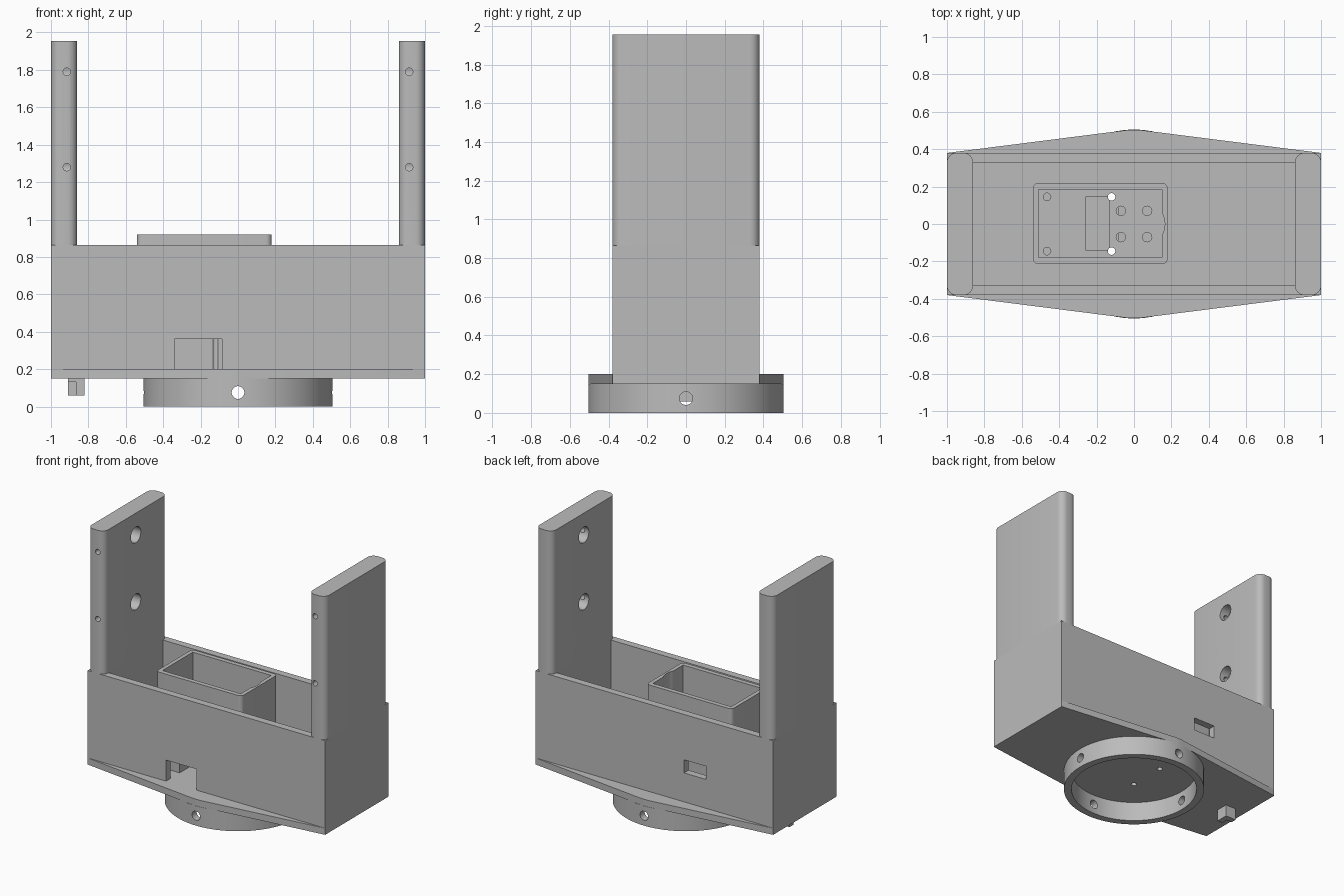
import bpy, bmesh, math
from mathutils import Matrix

if "Cube" in bpy.data.objects:
    bpy.data.objects.remove(bpy.data.objects["Cube"], do_unlink=True)

grey = bpy.data.materials.new("light grey plastic")
grey.use_nodes = True
colour = (0.5, 0.5, 0.5, 1)
grey.diffuse_color = colour
grey.node_tree.nodes["Principled BSDF"].inputs["Base Color"].default_value = colour


def finish(name, bm):
    bmesh.ops.recalc_face_normals(bm, faces=bm.faces)
    mesh = bpy.data.meshes.new(name)
    bm.to_mesh(mesh)
    bm.free()
    mesh.materials.append(grey)
    ob = bpy.data.objects.new(name, mesh)
    bpy.context.collection.objects.link(ob)
    return ob


def box(name, x, y, z, radius=0.0):
    """Box from ranges, with optional rounded vertical edges."""
    bm = bmesh.new()
    bmesh.ops.create_cube(bm, size=1)
    for v in bm.verts:
        v.co = [r[0] if c < 0 else r[1] for c, r in zip(v.co, (x, y, z))]
    if radius:
        edges = [e for e in bm.edges
                 if abs(e.verts[0].co.z - e.verts[1].co.z) > 0.01]
        bmesh.ops.bevel(bm, geom=edges, offset=radius, segments=6,
                        profile=0.5, affect='EDGES')
    return finish(name, bm)


def cylinder(name, centre, radius, length, axis='Z', sides=32):
    bm = bmesh.new()
    turn = {'X': Matrix.Rotation(math.pi / 2, 4, 'Y'),
            'Y': Matrix.Rotation(math.pi / 2, 4, 'X'),
            'Z': Matrix()}[axis]
    bmesh.ops.create_cone(bm, cap_ends=True, segments=sides, radius1=radius,
                          radius2=radius, depth=length,
                          matrix=Matrix.Translation(centre) @ turn)
    return finish(name, bm)


def prism(name, outline, z0, z1):
    bm = bmesh.new()
    face = bm.faces.new([bm.verts.new((x, y, z0)) for x, y in outline])
    top = bmesh.ops.extrude_face_region(bm, geom=[face])["geom"]
    for v in top:
        if isinstance(v, bmesh.types.BMVert):
            v.co.z = z1
    return finish(name, bm)


def select(ob):
    bpy.ops.object.select_all(action='DESELECT')
    ob.select_set(True)
    bpy.context.view_layer.objects.active = ob


def cut(ob, *cutters):
    """Subtract each cutter from the part and discard it."""
    select(ob)
    for c in cutters:
        mod = ob.modifiers.new("cut", 'BOOLEAN')
        mod.operation = 'DIFFERENCE'
        mod.solver = 'EXACT'
        mod.object = c
        bpy.ops.object.modifier_apply(modifier=mod.name)
        bpy.data.objects.remove(c, do_unlink=True)


PIN_HOLES = [(-0.12, s * 0.145) for s in (-1, 1)]


def pin_cutters():
    return [cylinder("hole", (x, y, 0.3), 0.02, 1) for x, y in PIN_HOLES]


parts = []

# Base plate, pointed at front and back
plate = prism("base_plate", [(-1, -0.38), (-0.03, -0.503), (0.03, -0.503), (1, -0.38),
                             (1, 0.38), (0.03, 0.503), (-0.03, 0.503), (-1, 0.38)],
              0.15, 0.2)
cut(plate, *pin_cutters())
parts.append(plate)

# Hollow body with a cable notch in front and a window at the back
body = box("body_walls", (-1, 1), (-0.38, 0.38), (0.2, 0.865))
cut(body,
    box("cavity", (-0.86, 0.86), (-0.325, 0.325), (0.1, 1)),
    box("notch", (-0.34, -0.085), (-0.5, -0.3), (0.1, 0.36)),
    box("window", (-0.435, -0.25), (0.3, 0.5), (0.42, 0.52)))
parts.append(body)

# Upright arms with blind inner sockets and front screw holes
for side, name in ((-1, "right_arm"), (1, "left_arm")):
    arm = box(name, sorted((side * 0.86, side)), (-0.38, 0.38), (0.865, 1.955), 0.05)
    for z in (1.28, 1.79):
        cut(arm, cylinder("socket", (side * 0.865, 0, z), 0.06, 0.14, 'X'),
            cylinder("screw", (side * 0.915, -0.23, z), 0.02, 0.46, 'Y', 20))
    parts.append(arm)

# Motor holder inside the cavity, with a cable tunnel below its floor
holder = box("motor_holder", (-0.54, 0.18), (-0.215, 0.22), (0.2, 0.92), 0.03)
cut(holder,
    box("pocket", (-0.51, 0.15), (-0.18, 0.185), (0.42, 1)),
    cylinder("groove", (0.037, 0, 0.72), 0.128, 0.6, 'Z', 48),
    box("tunnel", (-0.34, -0.085), (-0.3, 0.16), (0.1, 0.36)),
    box("slot", (-0.26, -0.13), (-0.14, 0.145), (0.3, 0.5)),
    *pin_cutters(),
    *[cylinder("hole", (-0.465, s * 0.145, 0.42), 0.02, 0.2) for s in (-1, 1)],
    *[cylinder("hole", (x, y, 0.42), 0.025, 0.2)
      for x in (-0.07, 0.07) for y in (-0.07, 0.07)])
parts.append(holder)

# Mounting ring underneath, drilled on both axes
ring = cylinder("mounting_ring", (0, 0, 0.075), 0.505, 0.15, sides=96)
cut(ring, cylinder("bore", (0, 0, 0.075), 0.45, 0.3, sides=96),
    cylinder("drill", (0, 0, 0.075), 0.034, 2, 'X'),
    cylinder("drill", (0, 0, 0.075), 0.034, 2, 'Y'))
parts.append(ring)

# Small locating tab under the right end
tab = box("locating_tab", (-0.91, -0.82), (-0.04, 0.055), (0.06, 0.15))
cut(tab, box("tab_notch", (-0.95, -0.865), (-0.1, 0.01), (0, 0.13)))
parts.append(tab)

for ob in parts:
    select(ob)
    bpy.ops.object.shade_smooth_by_angle(angle=math.radians(30))
